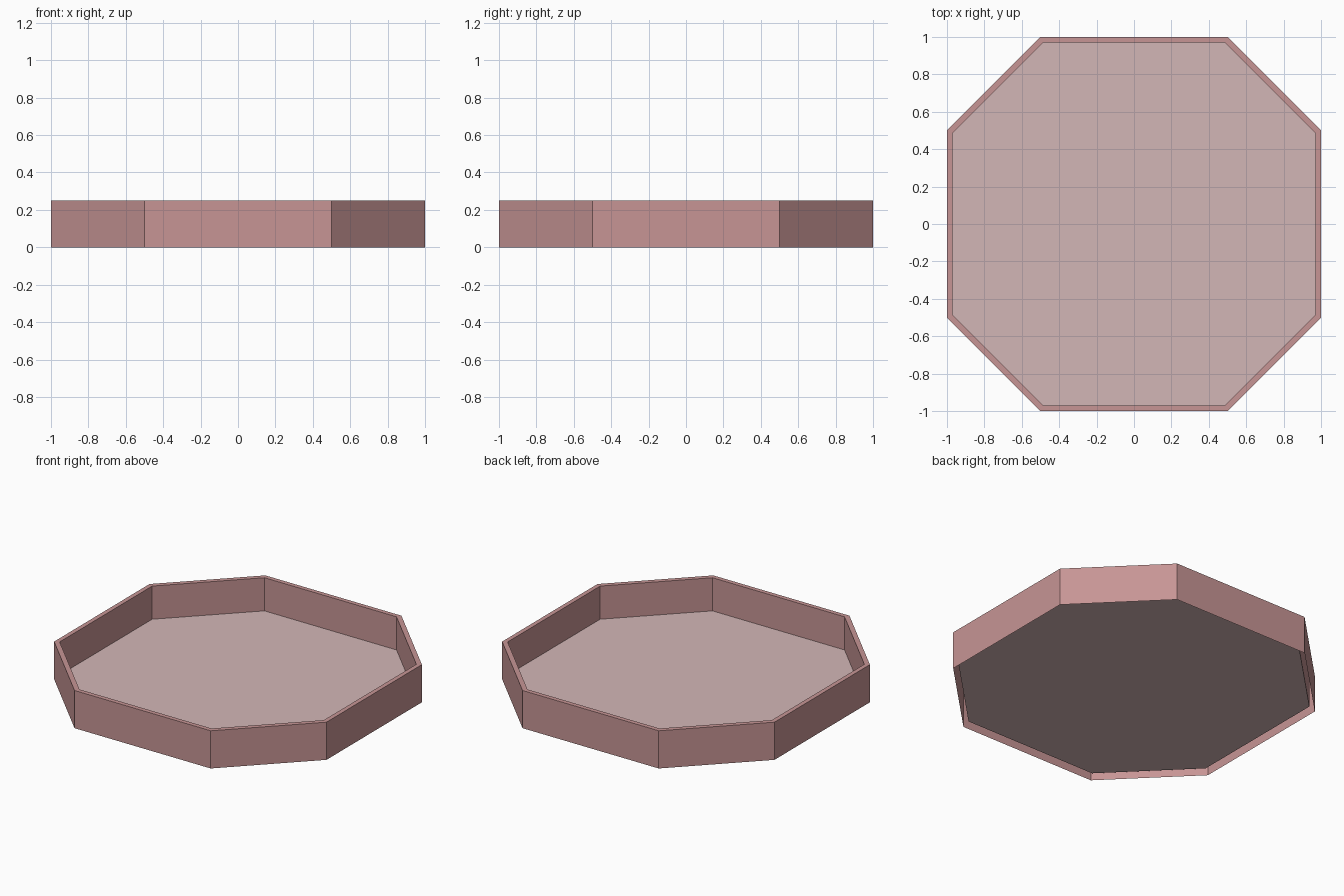
import bpy
import bmesh

cube = bpy.data.objects.get("Cube")
if cube:
    bpy.data.objects.remove(cube)

INNER = 0.97      # inner outline relative to the outer one
HEIGHT = 0.25
FLOOR_Z = 0.03


def make_material(name, color):
    mat = bpy.data.materials.new(name)
    mat.use_nodes = True
    mat.diffuse_color = color
    mat.node_tree.nodes["Principled BSDF"].inputs["Base Color"].default_value = color
    return mat


def octagon(bm, scale, z):
    """Ring of eight corners, counter-clockwise seen from above."""
    corners = [(1, -.5), (1, .5), (.5, 1), (-.5, 1),
               (-1, .5), (-1, -.5), (-.5, -1), (.5, -1)]
    return [bm.verts.new((x * scale, y * scale, z)) for x, y in corners]


def bridge(bm, a, b):
    for i in range(len(a)):
        j = (i + 1) % len(a)
        bm.faces.new((a[i], a[j], b[j], b[i]))


def finish(bm, name, mat):
    mesh = bpy.data.meshes.new(name)
    bm.to_mesh(mesh)
    bm.free()
    mesh.materials.append(mat)
    obj = bpy.data.objects.new(name, mesh)
    bpy.context.collection.objects.link(obj)
    return obj


wall_pink = make_material("dusty_pink", (0.57, 0.30, 0.30, 1))
floor_pink = make_material("pale_pink", (0.65, 0.47, 0.47, 1))

# Wall: outer side, top rim and inner side, open underneath
bm = bmesh.new()
rings = [octagon(bm, 1, 0), octagon(bm, 1, HEIGHT),
         octagon(bm, INNER, HEIGHT), octagon(bm, INNER, FLOOR_Z)]
for lower, upper in zip(rings, rings[1:]):
    bridge(bm, lower, upper)
finish(bm, "tray_wall", wall_pink)

# Floor, raised slightly above the bottom edge
bm = bmesh.new()
bm.faces.new(octagon(bm, INNER, FLOOR_Z))
finish(bm, "tray_floor", floor_pink)
